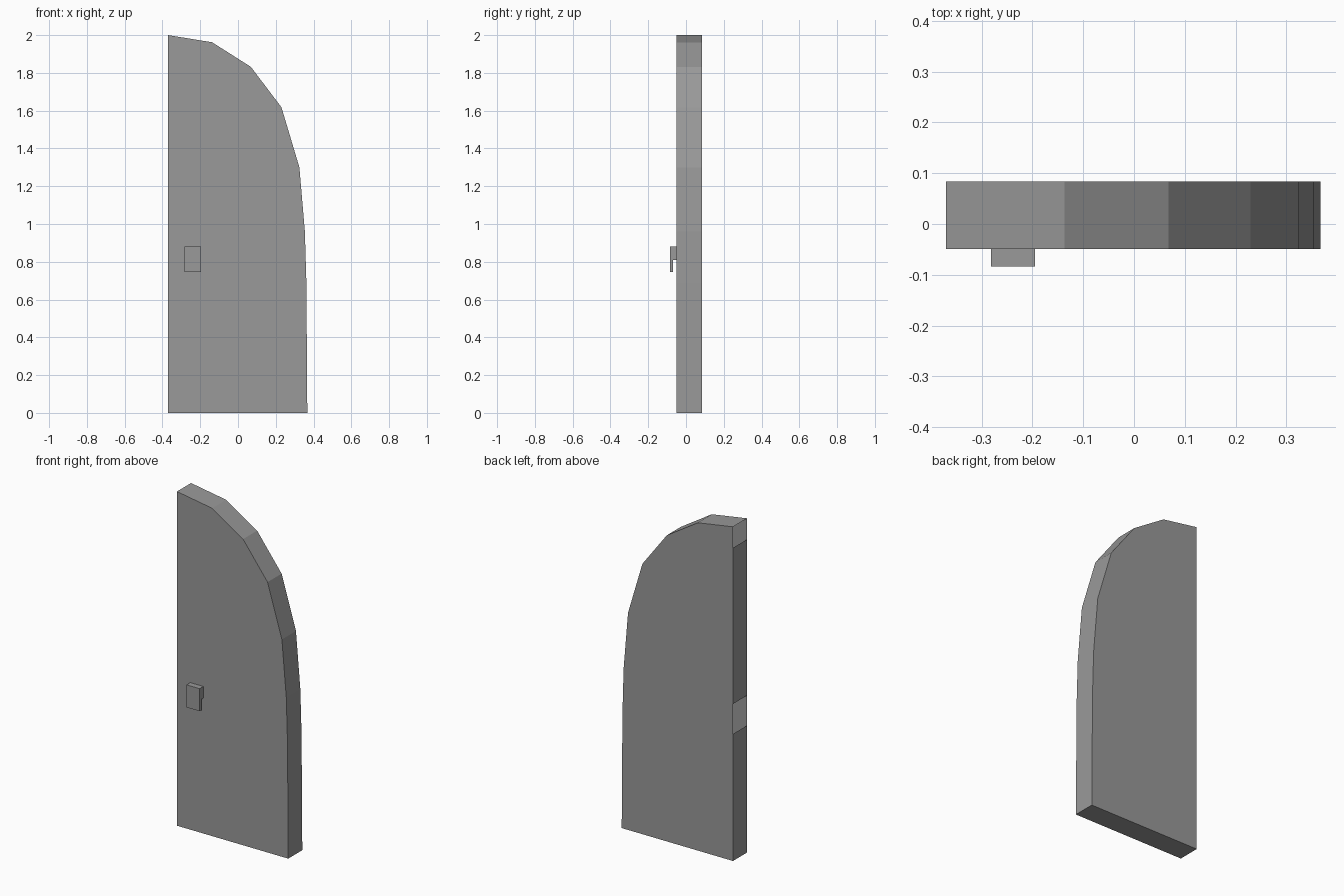
import bpy
import bmesh

cube = bpy.data.objects.get("Cube")
if cube:
    bpy.data.objects.remove(cube, do_unlink=True)

grey = bpy.data.materials.new("mid grey")
grey.use_nodes = True
colour = (0.32, 0.32, 0.32, 1)
grey.diffuse_color = colour
grey.node_tree.nodes["Principled BSDF"].inputs["Base Color"].default_value = colour


def make_object(name, bm):
    mesh = bpy.data.meshes.new(name)
    bm.to_mesh(mesh)
    bm.free()
    mesh.materials.append(grey)
    obj = bpy.data.objects.new(name, mesh)
    bpy.context.collection.objects.link(obj)


def extrude_profile(points, offset):
    """Closed solid from a planar outline pushed along offset."""
    bm = bmesh.new()
    face = bm.faces.new([bm.verts.new(p) for p in points])
    result = bmesh.ops.extrude_face_region(bm, geom=[face], use_keep_orig=True)
    moved = [v for v in result["geom"] if isinstance(v, bmesh.types.BMVert)]
    bmesh.ops.translate(bm, verts=moved, vec=offset)
    bmesh.ops.recalc_face_normals(bm, faces=bm.faces)
    return bm


FRONT, BACK, LATCH_SIDE = -0.049, 0.084, -0.37

# Door leaf: half arch with a straight latch edge
arch = [(0.367, 0), (0.362, 0.69), (0.354, 0.96), (0.325, 1.30), (0.23, 1.618),
        (0.068, 1.832), (-0.137, 1.962), (LATCH_SIDE, 2)]
gap_heights = (1.874, 0.94, 0.76)
outline = [(LATCH_SIDE, 0)] + arch + [(LATCH_SIDE, z) for z in gap_heights]
bm = extrude_profile([(x, FRONT, z) for x, z in outline], (0, BACK - FRONT, 0))

# Openings in the latch edge, at the top and behind the handle
openings = []
for face in bm.faces:
    centre = face.calc_center_median()
    on_edge = abs(centre.x - LATCH_SIDE) < 0.001
    if on_edge and (centre.z > 1.874 or 0.76 < centre.z < 0.94):
        openings.append(face)
bmesh.ops.delete(bm, geom=openings, context="FACES_ONLY")
make_object("door_leaf", bm)

# Handle: hooked plate with a pull gap behind its lower half
hook = [(FRONT, 0.88), (-0.084, 0.88), (-0.084, 0.745),
        (-0.068, 0.745), (-0.068, 0.81), (FRONT, 0.81)]
make_object("door_handle", extrude_profile([(-0.282, y, z) for y, z in hook], (0.087, 0, 0)))
